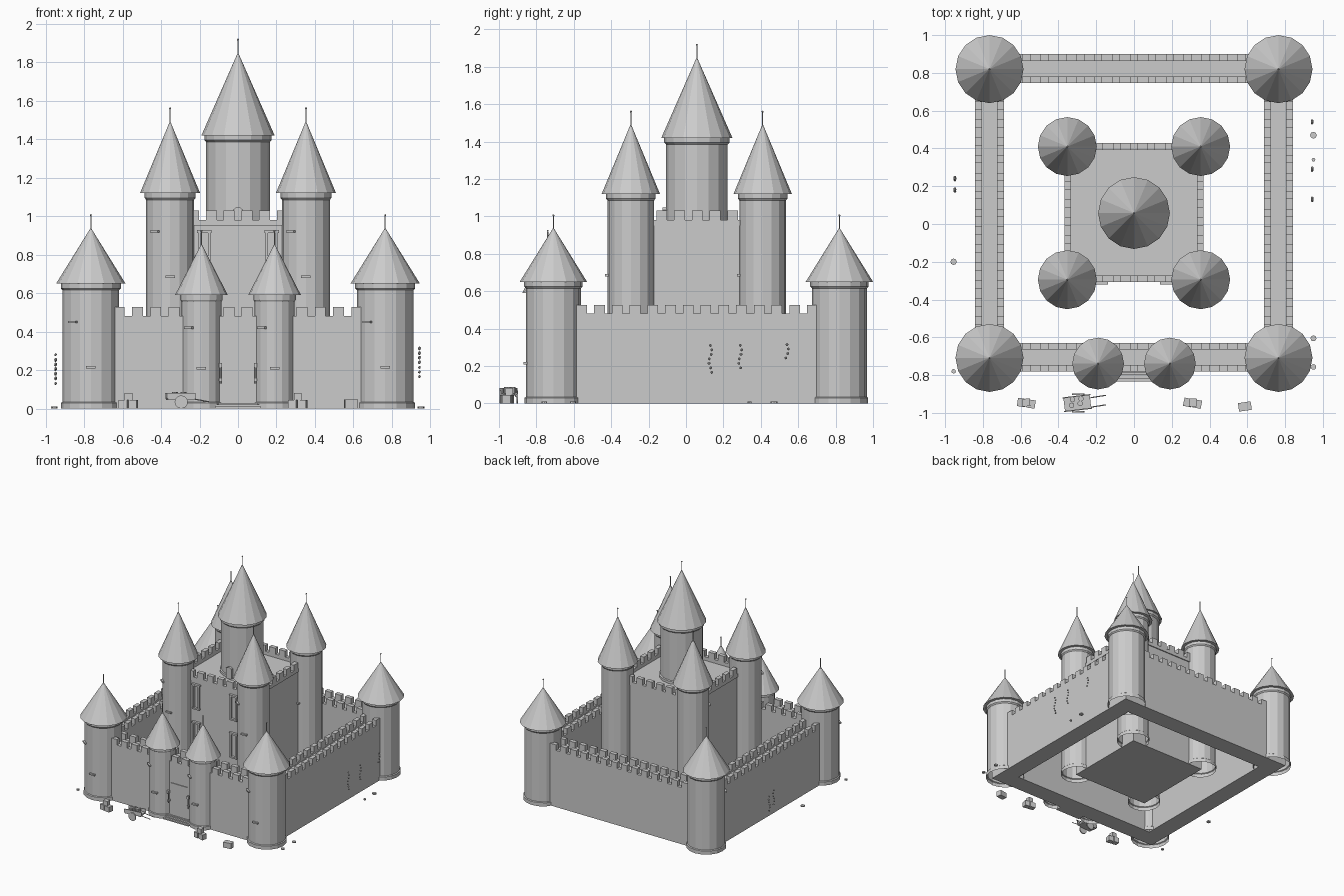
import bpy, bmesh, math
from mathutils import Matrix, Vector

cube = bpy.data.objects.get("Cube")
if cube:
    bpy.data.objects.remove(cube, do_unlink=True)

stone = bpy.data.materials.new("grey_stone")
stone.use_nodes = True
GREY = (0.6, 0.6, 0.6, 1)
stone.diffuse_color = GREY
stone.node_tree.nodes["Principled BSDF"].inputs["Base Color"].default_value = GREY


def finish(name, bm):
    bmesh.ops.recalc_face_normals(bm, faces=bm.faces)
    mesh = bpy.data.meshes.new(name)
    bm.to_mesh(mesh)
    bm.free()
    mesh.materials.append(stone)
    ob = bpy.data.objects.new(name, mesh)
    bpy.context.collection.objects.link(ob)
    return ob


def box(bm, center, size, turn=0):
    m = Matrix.Translation(center) @ Matrix.Rotation(turn, 4, 'Z') @ Matrix.Diagonal((*size, 1))
    bmesh.ops.create_cube(bm, size=1, matrix=m)


def span(bm, x0, x1, y0, y1, z0, z1):
    box(bm, ((x0 + x1) / 2, (y0 + y1) / 2, (z0 + z1) / 2), (x1 - x0, y1 - y0, z1 - z0))


def lathe(bm, x, y, profile, sides=16):
    rings = []
    for r, z in profile:
        if r == 0:
            rings.append([bm.verts.new((x, y, z))] * sides)
        else:
            angles = [math.tau * i / sides for i in range(sides)]
            rings.append([bm.verts.new((x + r * math.cos(a), y + r * math.sin(a), z)) for a in angles])
    for low, high in zip(rings, rings[1:]):
        for i in range(sides):
            j = (i + 1) % sides
            quad = dict.fromkeys((low[i], low[j], high[j], high[i]))
            bm.faces.new(list(quad))


def rod(bm, a, b, r, sides=8):
    a, b = Vector(a), Vector(b)
    d = b - a
    m = Matrix.Translation((a + b) / 2) @ d.to_track_quat('Z', 'Y').to_matrix().to_4x4()
    bmesh.ops.create_cone(bm, cap_ends=True, segments=sides, radius1=r, radius2=r, depth=d.length, matrix=m)


def tower(name, x, y, r, base, top, roof_r, apex, slits=()):
    # Body with a plinth and a collar, open underneath
    bm = bmesh.new()
    lathe(bm, x, y, [(r * 1.05, base), (r * 1.05, base + .03), (r, base + .035), (r, top - .035),
                     (r * 1.06, top - .025), (r * 1.06, top)])
    finish(name + "_body", bm)
    # Conical roof
    bm = bmesh.new()
    lathe(bm, x, y, [(0, top), (roof_r, top), (0, apex)])
    finish(name + "_roof", bm)
    # Finial
    bm = bmesh.new()
    rod(bm, (x, y, apex - .02), (x, y, apex + .06), .003, 6)
    bmesh.ops.create_icosphere(bm, subdivisions=1, radius=.006, matrix=Matrix.Translation((x, y, apex + .065)))
    finish(name + "_finial", bm)
    # Slit ledges, the upper one turned to the side
    if slits:
        bm = bmesh.new()
        for z, a in zip(slits, (0, math.radians(-38))):
            box(bm, (x + r * math.sin(a), y - r * math.cos(a), z), (.05, .025, .012), a)
        finish(name + "_slits", bm)


def merlons(bm, along_x, start, end, lo, hi, z0, z1, step=.093, width=.057):
    count = round((end - start) / step)
    for i in range(count):
        a = start + (i + .5) * (end - start) / count
        ends = (a - width / 2, a + width / 2)
        span(bm, *(ends + (lo, hi) if along_x else (lo, hi) + ends), z0, z1)


def parapet(bm, along_x, start, end, lo, hi, floor, sill, top):
    span(bm, *((start, end, lo, hi) if along_x else (lo, hi, start, end)), floor, sill)
    merlons(bm, along_x, start, end, lo, hi, sill, top)


FRONT, BACK, SIDE, HALF, RIM = -.705, .823, .765, .076, .035

# Curtain walls with double parapets
for name, along_x, c in (("front_wall", True, FRONT), ("back_wall", True, BACK),
                         ("left_wall", False, SIDE), ("right_wall", False, -SIDE)):
    bm = bmesh.new()
    if along_x:
        s, e = -SIDE, SIDE
        span(bm, s - HALF, e + HALF, c - HALF, c + HALF, 0, .465)
    else:
        s, e = FRONT, BACK
        span(bm, c - HALF, c + HALF, s + HALF, e - HALF, 0, .465)
    for lo in (c - HALF, c + HALF - RIM):
        parapet(bm, along_x, s + .1, e - .1, lo, lo + RIM, .465, .48, .527)
    finish(name, bm)

# Keep block with its parapet
KY, KH = .06, .368
bm = bmesh.new()
span(bm, -.36, .36, KY - .36, KY + .36, 0, .95)
for lo in (-KH, KH - RIM):
    parapet(bm, True, -KH, KH, KY + lo, KY + lo + RIM, .95, .98, 1.03)
    parapet(bm, False, KY - KH + RIM, KY + KH - RIM, lo, lo + RIM, .95, .98, 1.03)
finish("keep", bm)

# Towers
for side, sx in (("left", 1), ("right", -1)):
    tower("front_%s_corner_tower" % side, sx * SIDE, -.709, .147, 0, .65, .18, .94, (.215, .45))
    tower("back_%s_corner_tower" % side, sx * SIDE, .82, .147, 0, .65, .18, .94, (.215, .45))
    tower("front_%s_keep_tower" % side, sx * .353, -.295, .125, 0, 1.12, .156, 1.495, (.685, .92))
    tower("back_%s_keep_tower" % side, sx * .353, .41, .125, 0, 1.12, .156, 1.495, (.685, .92))
    tower("%s_gate_tower" % side, sx * .19, -.739, .104, 0, .59, .137, .857, (.21, .42))
tower("main_tower", 0, .058, .165, .94, 1.42, .19, 1.852)

# Doorway onto the keep roof
bm = bmesh.new()
span(bm, -.025, .025, -.125, -.1, .95, 1.035)
rod(bm, (0, -.125, 1.022), (0, -.1, 1.022), .025, 12)
finish("roof_door", bm)

# Framed windows on the keep front
bm = bmesh.new()
for sx in (1, -1):
    for z in (.82, .5, .2):
        x = sx * .175
        for dx in (-.025, .025):
            box(bm, (x + dx, -.305, z), (.012, .025, .2))
        box(bm, (x, -.305, z + .1), (.075, .03, .014))
        box(bm, (x, -.305, z - .1), (.065, .03, .012))
finish("keep_windows", bm)

# Gate panel, steps and torches
bm = bmesh.new()
span(bm, -.08, .08, -.787, -.775, .03, .3)
finish("gate", bm)
bm = bmesh.new()
for i in range(3):
    span(bm, -.12, .12, -.835 + i * .018, -.775, i * .01, i * .01 + .01)
finish("gate_steps", bm)
bm = bmesh.new()
for sx in (1, -1):
    rod(bm, (sx * .092, -.8, .13), (sx * .092, -.8, .22), .005)
    box(bm, (sx * .092, -.8, .225), (.016, .016, .025))
    box(bm, (sx * .092, -.79, .15), (.012, .03, .012))
finish("gate_torches", bm)

# Crates
bm = bmesh.new()
for x, y, turn in ((-.57, -.945, -.15), (.31, -.945, -.2)):
    box(bm, (x - .025, y, .022), (.044, .044, .044), turn)
    box(bm, (x + .025, y - .008, .022), (.044, .044, .044), turn)
    box(bm, (x, y, .063), (.04, .04, .038), turn + .2)
box(bm, (.587, -.966, .023), (.068, .045, .046), .15)
finish("crates", bm)

# Cart with barrels
bm = bmesh.new()
box(bm, (-.3, -.948, .05), (.14, .075, .012), .12)
for dy in (-.036, .036):
    box(bm, (-.3 - dy * .12, -.948 + dy, .066), (.15, .006, .03), .12)
    rod(bm, (-.295, -.948 + dy * 1.15, .034), (-.295, -.948 + dy * 1.4, .034), .034, 16)
    rod(bm, (-.23, -.945 + dy * .7, .05), (-.15, -.932 + dy * .7, .035), .003)
for x, y in ((-.33, -.96), (-.325, -.93), (-.285, -.95), (-.28, -.925)):
    rod(bm, (x, y, .055), (x, y, .087), .014, 10)
finish("cart", bm)

# Hanging ivy leaves beside the side walls
bm = bmesh.new()
for x, y, z, n in ((.943, .13, .31, 7), (.943, .29, .31, 6), (.943, .54, .315, 4), (-.948, .18, .28, 6), (-.948, .24, .25, 6)):
    for i in range(n):
        m = Matrix.Translation((x, y + .008 * math.sin(i * 1.3), z - .024 * i))
        bmesh.ops.create_icosphere(bm, subdivisions=1, radius=.008, matrix=m)
finish("ivy", bm)

# Flat ground stones
bm = bmesh.new()
for x, y, r in ((.95, .47, .018), (.95, .34, .01), (.95, -.605, .016), (.95, -.757, .015), (-.955, -.2, .017), (-.955, -.78, .012)):
    rod(bm, (x, y, 0), (x, y, .01), r, 8)
finish("ground_stones", bm)
